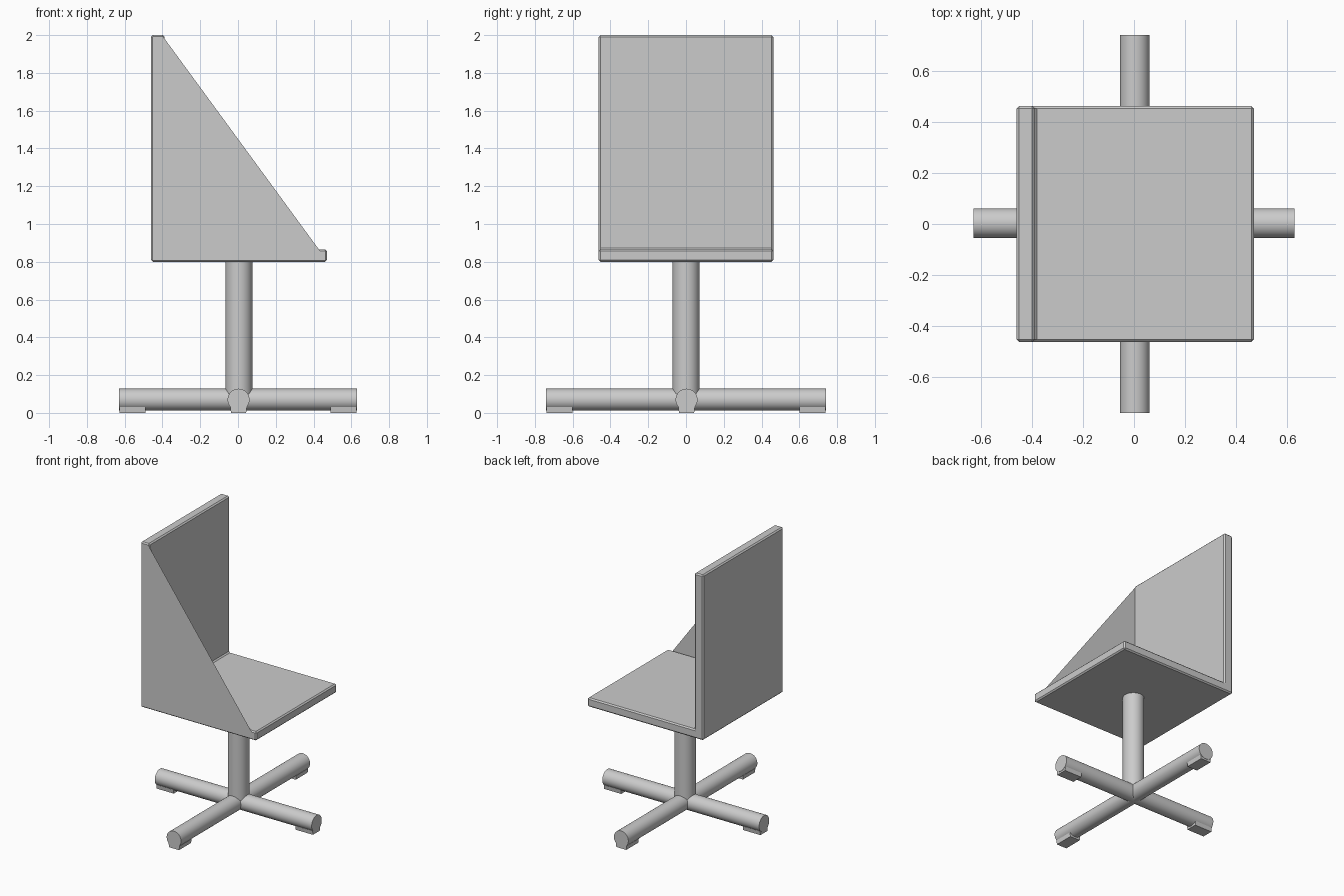
import bpy, bmesh
from math import pi, cos, sin
from mathutils import Vector

if "Cube" in bpy.data.objects:
    bpy.data.objects.remove(bpy.data.objects["Cube"])


def prism(name, profile, axis, a, b, bevel=0):
    """Extrude a 2D profile along x (profile = y,z) or y (profile = x,z)."""
    def place(p, t):
        return (t, p[0], p[1]) if axis == 'x' else (p[0], t, p[1])
    bm = bmesh.new()
    lo = [bm.verts.new(place(p, a)) for p in profile]
    face = bm.faces.new(lo)
    if a != b:
        hi = [bm.verts.new(place(p, b)) for p in profile]
        bm.faces.new(hi[::-1])
        n = len(lo)
        for i in range(n):
            bm.faces.new((lo[i], lo[(i + 1) % n], hi[(i + 1) % n], hi[i]))
        bmesh.ops.recalc_face_normals(bm, faces=bm.faces[:])
    me = bpy.data.meshes.new(name)
    bm.to_mesh(me)
    bm.free()
    ob = bpy.data.objects.new(name, me)
    bpy.context.collection.objects.link(ob)
    if bevel:
        m = ob.modifiers.new("bevel", 'BEVEL')
        m.width = bevel
        m.segments = 1
    return ob


def rod(name, r, p, q):
    p, q = Vector(p), Vector(q)
    bpy.ops.mesh.primitive_cylinder_add(vertices=48, radius=r, depth=(q - p).length,
                                        location=(p + q) / 2,
                                        rotation=(q - p).to_track_quat('Z', 'Y').to_euler())
    bpy.context.object.name = name
    bpy.ops.object.shade_smooth_by_angle(angle=pi / 6)


# Seat and backrest as one L-shaped slab with small chamfers
prism("seat_and_back", [(-0.46, 0.80), (0.47, 0.80), (0.47, 0.865), (-0.39, 0.865),
                        (-0.39, 2.0), (-0.46, 2.0)], 'y', -0.462, 0.462, 0.009)

# Thin triangular side panel, on the front side only
prism("side_panel", [(-0.452, 0.808), (0.462, 0.808), (0.462, 0.856), (0.435, 0.856),
                     (-0.397, 1.992), (-0.452, 1.992)], 'y', -0.463, -0.463)

# Central post and crossed base
rod("post", 0.071, (0.005, 0, 0.10), (0.005, 0, 0.805))
rod("base_leg_x", 0.058, (-0.63, 0.003, 0.07), (0.63, 0.003, 0.07))
rod("base_leg_y", 0.058, (0.003, -0.74, 0.07), (0.003, 0.74, 0.07))

# Tapered feet under the four leg ends
foot = [(-0.037, 0.0), (0.043, 0.0), (0.047, 0.03), (-0.041, 0.03)]
for s in (-1, 1):
    prism("foot_x", foot, 'x', s * 0.49, s * 0.628)
    prism("foot_y", foot, 'y', s * 0.60, s * 0.738)
